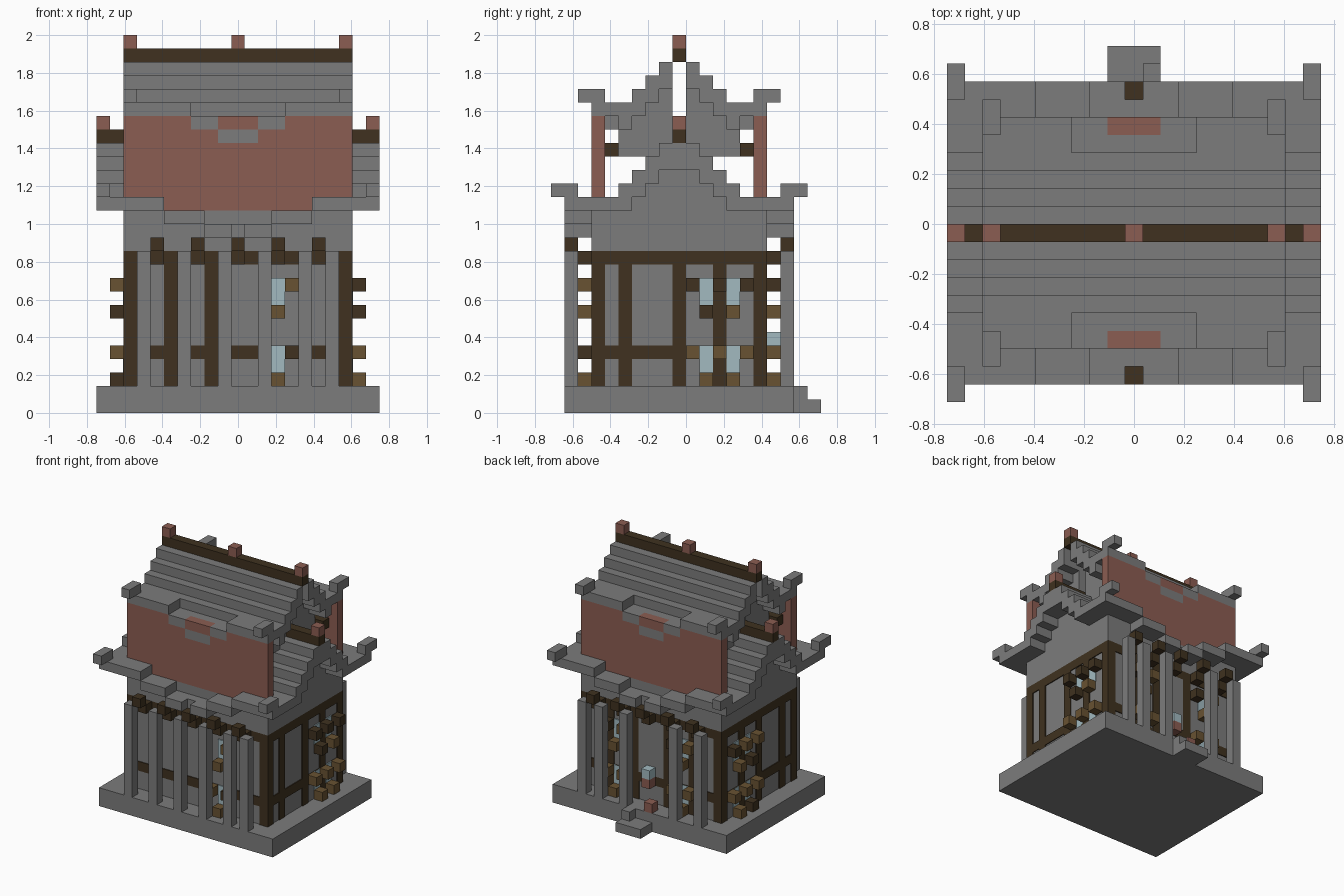
import bpy, bmesh
from mathutils import Matrix, Vector

U = 1 / 14  # size of one building block

cube = bpy.data.objects.get("Cube")
if cube:
    bpy.data.objects.remove(cube, do_unlink=True)


def material(name, color):
    m = bpy.data.materials.new(name)
    m.use_nodes = True
    rgba = (*color, 1)
    m.diffuse_color = rgba
    m.node_tree.nodes["Principled BSDF"].inputs["Base Color"].default_value = rgba
    return m


STONE = material("grey_stone", (.2, .2, .2))
CLAY = material("red_clay", (.26, .11, .085))
DARK = material("dark_timber", (.05, .031, .014))
OAK = material("oak_timber", (.14, .085, .032))
GLASS = material("pale_glass", (.36, .49, .53))


def build(name, mat, boxes, mirror=""):
    """Boxes are (x0, x1, y0, y1, z0, z1) in blocks; y mirrors about the ridge."""
    bm = bmesh.new()
    for sx in ((1, -1) if "x" in mirror else (1,)):
        for sy in ((1, -1) if "y" in mirror else (1,)):
            for x0, x1, y0, y1, z0, z1 in boxes:
                cx, cy = sx * (x0 + x1) / 2, (y0 + y1) / 2
                if sy < 0:
                    cy = -1 - cy
                mid = Vector((cx, cy, (z0 + z1) / 2)) * U
                size = (U * (x1 - x0), U * (y1 - y0), U * (z1 - z0), 1)
                bmesh.ops.create_cube(
                    bm, size=1, matrix=Matrix.Translation(mid) @ Matrix.Diagonal(size))
    me = bpy.data.meshes.new(name)
    bm.to_mesh(me)
    bm.free()
    me.materials.append(mat)
    ob = bpy.data.objects.new(name, me)
    bpy.context.collection.objects.link(ob)
    return ob


def cell(x, y, z, h=1):
    return (x - .5, x + .5, y, y + 1, z, z + h)


# Foundation and back steps
build("foundation", STONE, [(-10.5, 10.5, -9, 8, 0, 2)])
build("back_steps", STONE, [(-1.5, 1.5, 8, 10, 0, 1), (.5, 1.5, 8, 9, 1, 2)])

# Wall core, recessed a little behind the timber frame
g = .1
build("wall_panels", STONE, [(-8.5 + g, 8.5 - g, -7 + g, 6 - g, 2, 12)])
build("upper_wall", STONE, [(-8.5, 8.5, -7, 6, 12, 15)])

# Timber frame: side posts, front and back posts, rails
build("side_posts", DARK, [(7.5, 8.5, y, y + 1, 2, 11) for y in (-7, -5, -1, 2, 5)], "x")
build("front_posts", DARK, [cell(x, -7, 2, 9) for x in (-5, -2)])
build("back_posts", DARK, [cell(x, 5, 2, 9) for x in (-5, -2, 2, 5)])
build("frame_rails", DARK,
      [(-8.5, 8.5, y, y + 1, 11, 12) for y in (-7, 5)]
      + [(x, x + 1, -6, 5, 11, 12) for x in (-8.5, 7.5)]
      + [(-7.5, 7.5, y, y + 1, 4, 5) for y in (-7, 5)]
      + [(x, x + 1, -6, 5, 4, 5) for x in (-8.5, 7.5)])

# Windows with small timber blocks beside and below them
glass, oak, dark = [], [], []
for z in (3, 8):
    for x in (-8.52, 7.48):
        glass += [(x, x + 1.04, y, y + 1, z, z + 2) for y in (1, 3)]
    glass.append((2.5, 3.5, -7.02, -6, z, z + 2))
    glass += [(x - .5, x + .5, 5, 6.02, z, z + 2) for x in (-4, 4)]
    for x in (-9, 9):
        for y in (0, 2, 4):
            (oak if z == 3 or (x < 0 and y < 4) else dark).append(cell(x, y, z + 1))
        oak.append(cell(x, 3, z - 1))
        (oak if z == 3 and x > 0 else dark).append(cell(x, 1, z - 1))
    oak += [cell(3, -8, z - 1), cell(-4, 6, z - 1), cell(4, 6, z - 1)]
    (oak if z == 8 else dark).append(cell(4, -8, z + 1))
    for x in (-4, 4):
        oak.append(cell(x - 1, 6, z + 1))
        (oak if z == 3 else dark).append(cell(x + 1, 6, z + 1))
oak.append(cell(2, -8, 4))
build("window_glass", GLASS, glass)
build("oak_window_blocks", OAK, oak)
build("dark_window_blocks", DARK, dark)

# Back door
build("back_door", STONE, [(-1.5, 1.5, 5.5, 6.02, 5, 11)])
build("door_lamp", GLASS, [cell(0, 6, 5)])
build("door_lamp_base", CLAY, [cell(0, 6, 4)])
build("step_pot", CLAY, [cell(-1, 7, 2)])

# Stone columns and eave brackets
build("front_columns", STONE, [cell(x, -9, 2, 10) for x in (-7, -4, -1, 2, 5, 7)])
build("back_columns", STONE, [cell(x, 7, 2, 10) for x in (-7, -4, 2, 5, 7)])
build("eave_brackets", DARK,
      [b for x in (-6, -3, 0, 3, 6) for b in (cell(x, 6, 11), cell(x, 7, 12))], "y")

# Lower roof: stepped rows, dipping eaves, raised corners, ridge
build("lower_gable", STONE,
      [(-8.5, 8.5, -1 - n, n, 15, 19 - n) for n in range(4)])
build("lower_roof", STONE,
      [(-10.5, 10.5, n, n + 1, 18 - n, 20 - n) for n in range(4)]
      + [(-10.5, 10.5, 4, 5, 15, 16)], "y")
build("lower_ridge_base", STONE, [(-10.5, 10.5, -1, 0, 18, 20)])
build("lower_eaves", STONE,
      [(8.5, 10.5, 5, 8, 15, 16), (5.5, 8.5, 6, 8, 15, 16), (2.5, 5.5, 6, 8, 14, 15),
       (0, 2.5, 6, 7, 13, 14), (.5, 2.5, 7, 8, 13, 14),
       (9.5, 10.5, 7, 9, 16, 17)], "xy")
build("lower_ridge", DARK, [(-10.5, 10.5, -1, 0, 20, 21)])
build("lower_finials", CLAY, [cell(10, -1, 21)], "x")

# Clay boards between the roofs, with beams behind
build("clay_boards", CLAY,
      [(-8.5, 8.5, 5, 6, 15, 20), (1.5, 8.5, 5, 6, 20, 21),
       (3.5, 8.5, 5, 6, 21, 22), (0, 1.5, 5, 6, 21, 22)], "xy")
build("board_beams", DARK, [(-7.5, 7.5, 4, 5, 19, 20)], "y")

# Upper gables and roof
build("upper_gables", STONE,
      [(5.5, 6.5, n, n + 1, 19, 25 - n) for n in range(4)], "xy")
build("upper_roof", STONE,
      [(-8.5, 8.5, n, n + 1, 24 - n, 26 - n) for n in range(4)], "y")
build("upper_eaves", STONE,
      [(3.5, 8.5, 4, 6, 22, 23), (1.5, 3.5, 4, 6, 21, 22), (0, 1.5, 4, 5, 21, 22),
       (0, 1.5, 5, 6, 20, 21), (7.5, 8.5, 5, 7, 23, 24)], "xy")
build("upper_ridge", DARK, [(-8.5, 8.5, -1, 0, 26, 27)])
build("upper_finials", CLAY, [cell(x, -1, 27) for x in (-8, 0, 8)])
